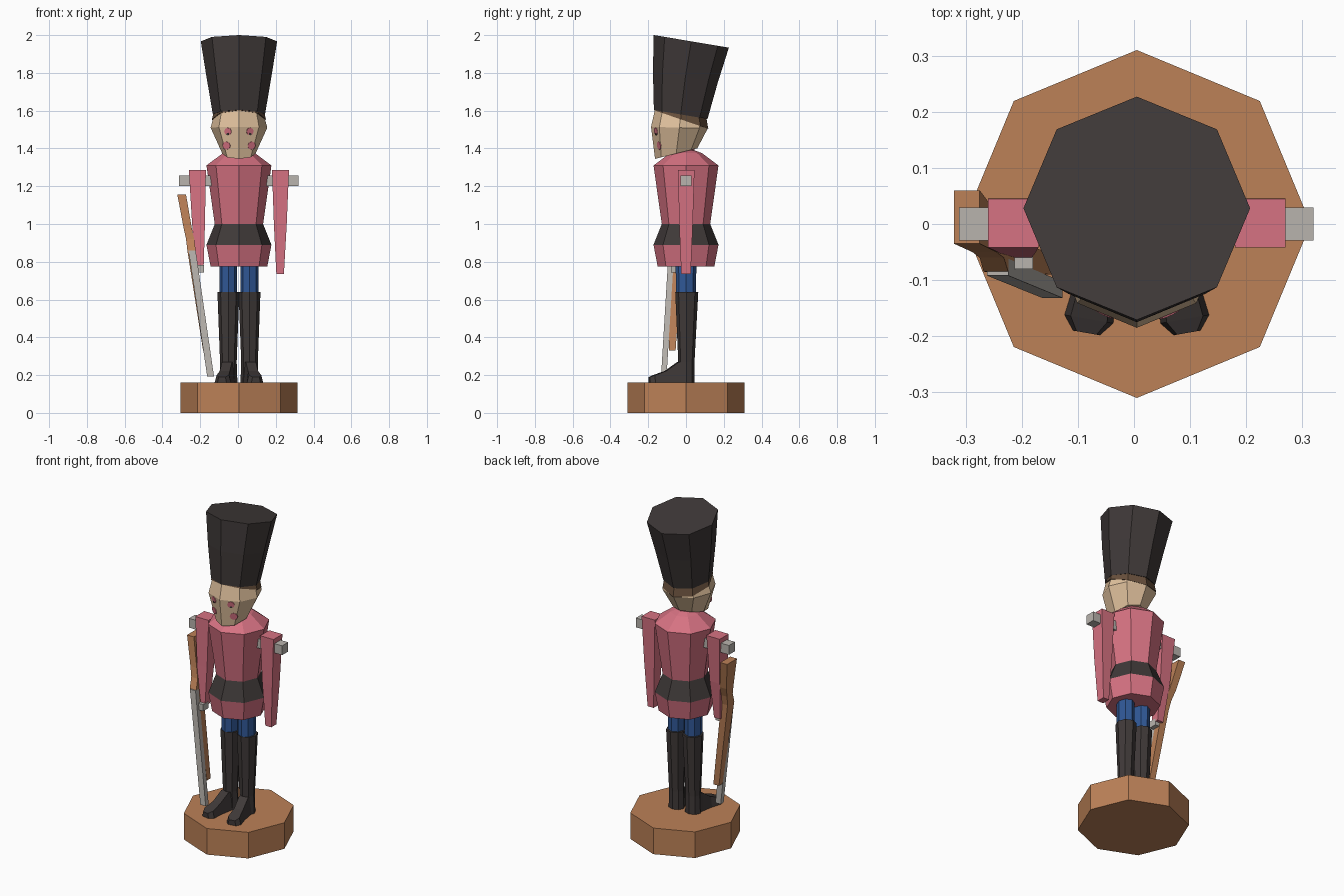
import bpy, bmesh, math
from mathutils import Vector
from mathutils.bvhtree import BVHTree

if "Cube" in bpy.data.objects:
    bpy.data.objects.remove(bpy.data.objects["Cube"])

CX = 0.005  # figure's centre line


def material(name, rgb):
    m = bpy.data.materials.new(name)
    lin = [((c / 255 + 0.055) / 1.055) ** 2.4 for c in rgb]
    m.diffuse_color = (*lin, 1)
    m.use_nodes = True
    m.node_tree.nodes["Principled BSDF"].inputs["Base Color"].default_value = m.diffuse_color
    return m


WOOD = material("wood", (188, 129, 87))
BLACK = material("black", (63, 57, 56))
RED = material("red", (214, 114, 130))
SKIN = material("skin", (224, 193, 157))
GREY = material("grey", (185, 180, 174))
BLUE = material("blue", (48, 88, 150))
HAIR = material("hair_brown", (104, 80, 60))


def loft(name, rings, mats, pick=None):
    """Skin closed rings of points; pick(face centre) chooses the material slot."""
    bm = bmesh.new()
    vs = [[bm.verts.new(p) for p in r] for r in rings]
    n = len(vs[0])
    for a, b in zip(vs, vs[1:]):
        for i in range(n):
            j = (i + 1) % n
            bm.faces.new((a[i], a[j], b[j], b[i]))
    bm.faces.new(vs[0][::-1])
    bm.faces.new(vs[-1])
    bmesh.ops.recalc_face_normals(bm, faces=bm.faces)
    if pick:
        for f in bm.faces:
            f.material_index = pick(f.calc_center_median())
    mesh = bpy.data.meshes.new(name)
    bm.to_mesh(mesh)
    bm.free()
    for m in mats:
        mesh.materials.append(m)
    ob = bpy.data.objects.new(name, mesh)
    bpy.context.collection.objects.link(ob)
    return ob


def ring(z, rx, ry=None, cx=CX, cy=0.0, slope=0.0, n=8):
    """Octagon with a corner to the front; slope tilts it along y."""
    ry = ry or rx
    out = []
    for i in range(n):
        a = 2 * math.pi * i / n - math.pi / 2
        y = ry * math.sin(a)
        out.append((cx + rx * math.cos(a), cy + y, z + slope * y))
    return out


def rect(z, x0, x1, y0, y1):
    return [(x0, y0, z), (x1, y0, z), (x1, y1, z), (x0, y1, z)]


# Base
loft("base", [ring(0, 0.31), ring(0.16, 0.31)], [WOOD])

# Coat with belt
loft("coat", [ring(0.775, 0.15), ring(0.89, 0.172), ring(1.0, 0.128),
              ring(1.31, 0.172), ring(1.375, 0.085), ring(1.39, 0.045),
              ring(1.43, 0.04)],
     [RED, BLACK], lambda c: 1 if 0.9 < c.z < 0.99 else 0)

# Head, hair and hat
head = loft("head", [ring(1.373, 0.088, 0.112, cy=-0.052, slope=0.25),
                     ring(1.51, 0.15, cy=-0.035, slope=-0.03),
                     ring(1.59, 0.128, 0.135, cy=-0.028, slope=-0.167)], [SKIN])
loft("hair", [ring(1.553, 0.143, cy=-0.025, slope=-0.345),
              ring(1.584, 0.136, cy=-0.028, slope=-0.167)], [HAIR])
loft("hat", [ring(1.58, 0.138, 0.142, cy=-0.028, slope=-0.167),
             ring(1.78, 0.172, cy=-0.003, slope=-0.167),
             ring(1.967, 0.202, 0.199, cy=0.028, slope=-0.167)], [BLACK])

# Painted eyes and cheeks laid on the face
head_bm = bmesh.new()
head_bm.from_mesh(head.data)
tree = BVHTree.FromBMesh(head_bm)


def face_spot(name, x, z, rx, rz, mat, lift):
    hit, nor, _, _ = tree.ray_cast(Vector((CX + x, -1, z)), Vector((0, 1, 0)))
    u = Vector((0, 0, 1)).cross(nor).normalized()
    v = nor.cross(u)
    rings = [[hit + nor * h + u * rx * math.cos(k * math.pi / 4)
              + v * rz * math.sin(k * math.pi / 4) for k in range(8)]
             for h in (-0.002, lift)]
    loft(name, rings, [mat])


for side, s in (("left", -1), ("right", 1)):
    face_spot(side + "_eye", s * 0.058, 1.49, 0.021, 0.02, RED, 0.003)
    face_spot(side + "_pupil", s * 0.058, 1.476, 0.008, 0.006, BLACK, 0.005)
    face_spot(side + "_cheek", s * 0.066, 1.415, 0.023, 0.022, RED, 0.003)
head_bm.free()

# Legs, boots and feet
for side, s in (("left", -1), ("right", 1)):
    x = CX + s * 0.056
    loft(side + "_trouser", [ring(0.6, 0.047, 0.053, x), ring(0.82, 0.047, 0.055, x)], [BLUE])
    loft(side + "_boot", [ring(0.16, 0.048, 0.043, x, 0.002), ring(0.27, 0.044, 0.043, x, 0.002),
                          ring(0.64, 0.058, 0.061, x, 0.004)], [BLACK])
    along = Vector((s * 0.17, -0.98, 0)).normalized()
    across = Vector((-along.y, along.x, 0))
    sections = [(-0.01, 0.04, 0.11), (0.045, 0.036, 0.108), (0.11, 0.036, 0.062),
                (0.172, 0.044, 0.04), (0.197, 0.024, 0.03)]
    rings = []
    for d, w, h in sections:
        c = Vector((x, 0, 0.16)) + along * d
        rings.append([c - across * w, c + across * w,
                      c + across * w * 0.75 + Vector((0, 0, h)),
                      c - across * w * 0.75 + Vector((0, 0, h))])
    loft(side + "_foot", rings, [BLACK])

# Arms on a shoulder peg
loft("shoulder_peg", [[(x, y, z) for y, z in ((-0.029, 1.2), (0.029, 1.2), (0.029, 1.257), (-0.029, 1.257))]
                      for x in (-0.312, 0.32)], [GREY])
loft("right_arm", [rect(0.735, 0.203, 0.243, -0.025, 0.025), rect(1.0, 0.19, 0.258, -0.036, 0.036),
                   rect(1.287, 0.18, 0.27, -0.042, 0.045)], [RED])
loft("left_arm", [rect(0.765, -0.222, -0.182, -0.06, -0.012), rect(1.0, -0.243, -0.175, -0.05, 0.02),
                  rect(1.287, -0.26, -0.17, -0.042, 0.045)], [RED])
loft("left_hand", [rect(0.742, -0.216, -0.18, -0.08, -0.03),
                   rect(0.782, -0.216, -0.18, -0.08, -0.03)], [GREY])

# Rifle: butt, wrist, fore-end and barrel
loft("rifle_stock", [rect(0.33, -0.185, -0.147, -0.09, -0.055),
                     rect(0.86, -0.268, -0.224, -0.085, -0.02),
                     rect(0.92, -0.275, -0.232, -0.06, -0.005),
                     rect(0.98, -0.288, -0.245, -0.05, 0.02),
                     rect(1.155, -0.321, -0.275, -0.035, 0.06)], [WOOD])
loft("rifle_barrel", [rect(0.193, -0.163, -0.127, -0.132, -0.103),
                      rect(0.86, -0.262, -0.224, -0.092, -0.062)], [GREY])
